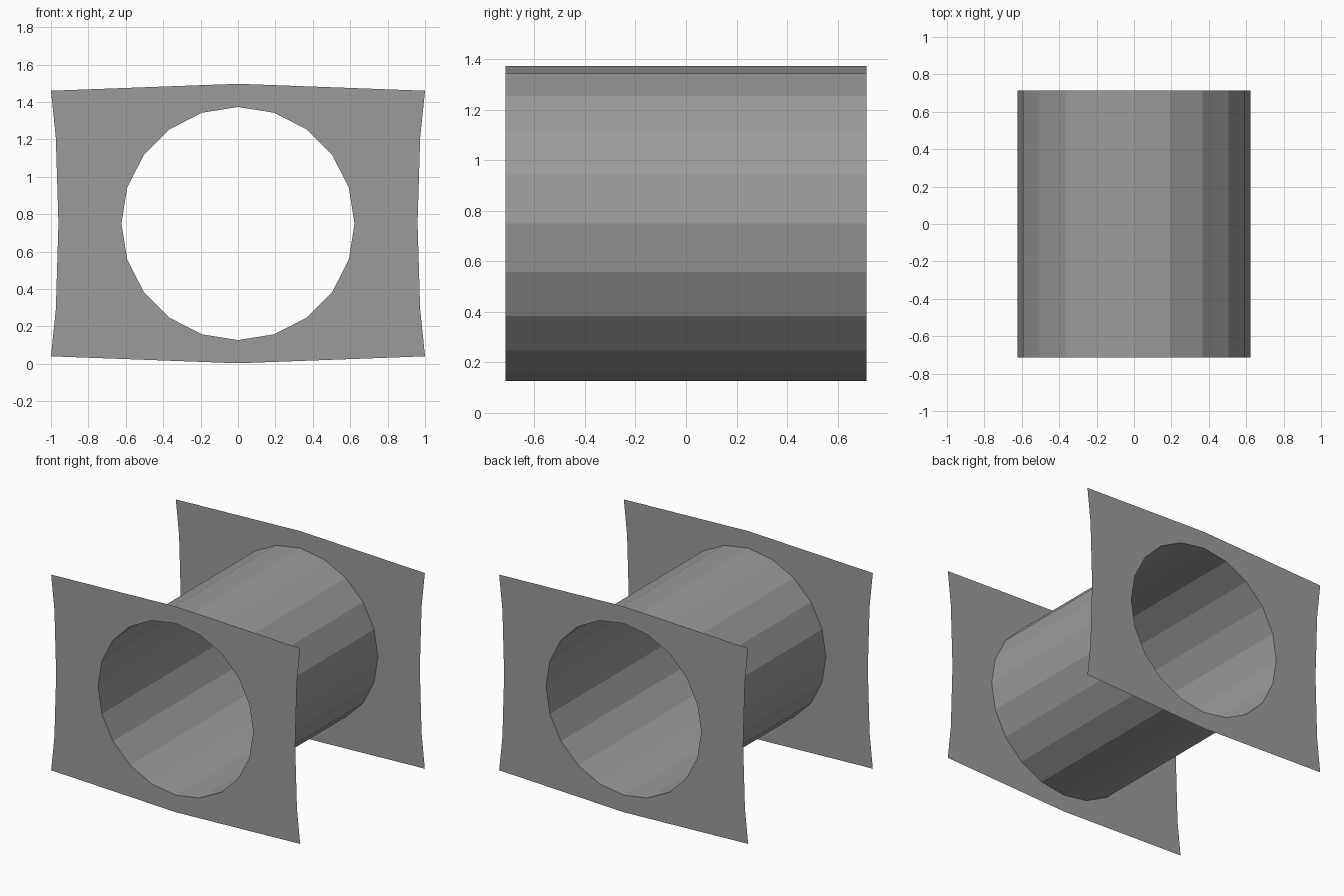
import bpy, bmesh
from math import sin, cos, tau

cube = bpy.data.objects.get("Cube")
if cube:
    bpy.data.objects.remove(cube, do_unlink=True)

SIDES, RADIUS, MID, END = 20, 0.623, 0.75, 0.715

grey = bpy.data.materials.new("plain grey")
grey.use_nodes = True
color = (0.33, 0.33, 0.33, 1)
grey.diffuse_color = color
grey.node_tree.nodes["Principled BSDF"].inputs["Base Color"].default_value = color


def ring(bm, y):
    return [bm.verts.new((RADIUS * cos(tau * i / SIDES), y, MID + RADIUS * sin(tau * i / SIDES)))
            for i in range(SIDES)]


def finish(bm, name):
    mesh = bpy.data.meshes.new(name)
    bm.to_mesh(mesh)
    bm.free()
    mesh.materials.append(grey)
    obj = bpy.data.objects.new(name, mesh)
    bpy.context.collection.objects.link(obj)


# Open faceted tube
bm = bmesh.new()
front, back = ring(bm, -END), ring(bm, END)
for i in range(SIDES):
    j = (i + 1) % SIDES
    bm.faces.new((front[i], front[j], back[j], back[i]))
bmesh.ops.recalc_face_normals(bm, faces=bm.faces[:])
finish(bm, "tube")

# Thin end plates: one quarter of the outline, mirrored round the centre
quarter = [(0.96, 0), (0.974, 0.46), (1, 0.71), (0, 0.747)]
half = quarter + [(-x, z) for x, z in quarter[-2::-1]]
outline = half + [(x, -z) for x, z in half[-2:0:-1]]


def end_plate(name, y):
    bm = bmesh.new()
    outer = [bm.verts.new((x, y, MID + z)) for x, z in outline]
    edges = []
    for loop in (outer, ring(bm, y)):
        edges += [bm.edges.new((loop[k - 1], loop[k])) for k in range(len(loop))]
    bmesh.ops.triangle_fill(bm, edges=edges, use_beauty=True)
    # Face away from the tube
    for face in bm.faces:
        face.normal_update()
        if face.normal.y * y < 0:
            face.normal_flip()
    finish(bm, name)


end_plate("front_plate", -END)
end_plate("back_plate", END)
